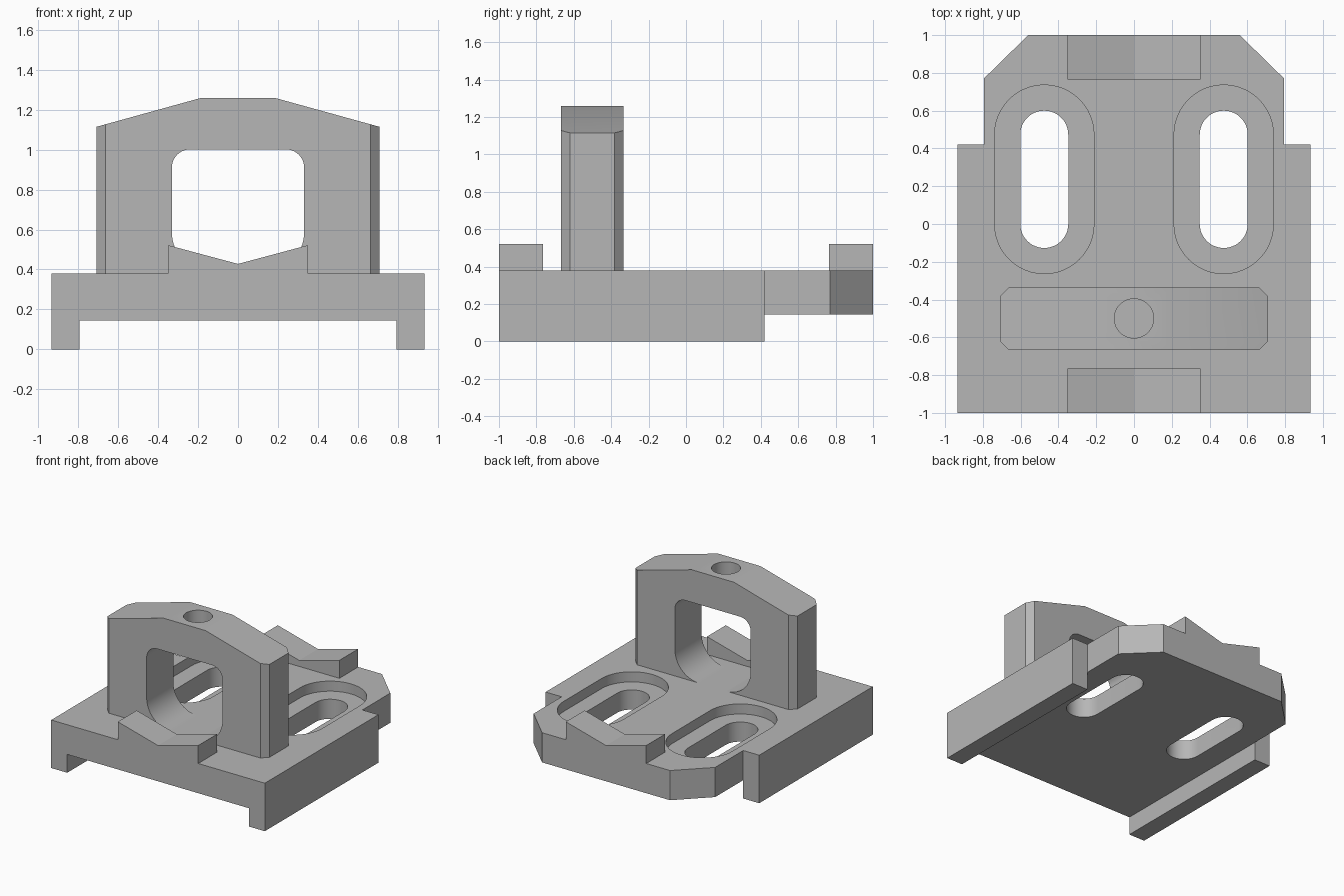
import bpy, bmesh
from math import pi, sin, cos
from mathutils import Vector

cube = bpy.data.objects.get("Cube")
if cube:
    bpy.data.objects.remove(cube, do_unlink=True)

metal = bpy.data.materials.new("machined grey")
metal.use_nodes = True
GREY = (0.47, 0.47, 0.47, 1)
metal.diffuse_color = GREY
metal.node_tree.nodes["Principled BSDF"].inputs["Base Color"].default_value = GREY

TOP, UNDER = 0.38, 0.145


def prism(name, outline, low, high, axis="Z", chamfer=0):
    """Extrude a 2D outline along z, or along y when the outline is (x, z)."""
    def place(p, h):
        return Vector((p[0], p[1], h)) if axis == "Z" else Vector((p[0], h, p[1]))
    bm = bmesh.new()
    face = bm.faces.new([bm.verts.new(place(p, low)) for p in outline])
    new = bmesh.ops.extrude_face_region(bm, geom=[face])["geom"]
    verts = [v for v in new if isinstance(v, bmesh.types.BMVert)]
    bmesh.ops.translate(bm, vec=place((0, 0), high - low), verts=verts)
    if chamfer:
        # Bevel only the outermost upright corners
        reach = max(abs(p[0]) for p in outline) - 1e-4
        edges = [e for e in bm.edges
                 if all(abs(v.co.x) > reach for v in e.verts)
                 and abs(e.verts[0].co.z - e.verts[1].co.z) > 0.1]
        bmesh.ops.bevel(bm, geom=edges, offset=chamfer, segments=1,
                        affect="EDGES", clamp_overlap=False)
    bmesh.ops.recalc_face_normals(bm, faces=bm.faces)
    mesh = bpy.data.meshes.new(name)
    bm.to_mesh(mesh)
    bm.free()
    obj = bpy.data.objects.new(name, mesh)
    bpy.context.collection.objects.link(obj)
    mesh.materials.append(metal)
    return obj


def arc(cx, cy, r, start, end, steps=16):
    angles = [start + (end - start) * i / steps for i in range(steps + 1)]
    return [(cx + r * cos(a), cy + r * sin(a)) for a in angles]


def mirrored(half):
    """Complete a symmetric outline from its +x half."""
    return half + [(-x, y) for x, y in reversed(half)]


def stadium(x, y0, y1, r):
    return arc(x, y1, r, 0, pi, 24) + arc(x, y0, r, pi, 2 * pi, 24)


def cut(target, cutter):
    mod = target.modifiers.new(cutter.name, "BOOLEAN")
    mod.operation, mod.solver, mod.object = "DIFFERENCE", "EXACT", cutter
    bpy.context.view_layer.objects.active = target
    bpy.ops.object.modifier_apply(modifier=mod.name)
    bpy.data.objects.remove(cutter, do_unlink=True)


def smooth(obj):
    bpy.ops.object.select_all(action="DESELECT")
    obj.select_set(True)
    bpy.context.view_layer.objects.active = obj
    bpy.ops.object.shade_smooth_by_angle(angle=pi / 7)


# Base plate with stepped sides and clipped rear corners
plate = prism("base_plate", mirrored([(0.935, -1), (0.935, 0.42), (0.795, 0.42),
                                      (0.795, 0.77), (0.56, 1)]), UNDER, TOP)

# Recessed pockets with through slots
for side in (-1, 1):
    cut(plate, prism("pocket", stadium(side * 0.475, 0, 0.473, 0.263), 0.30, 0.6))
    cut(plate, prism("slot", stadium(side * 0.475, 0, 0.473, 0.127), 0, 0.6))
smooth(plate)

# Side rails under the plate
for name, s in (("left_rail", 1), ("right_rail", -1)):
    prism(name, [(s * 0.795, -1), (s * 0.935, -1), (s * 0.935, 0.42),
                 (s * 0.795, 0.42)], 0, UNDER)

# V-shaped rests at front and back
rest = [(-0.352, TOP), (0.352, TOP), (0.352, 0.522), (0, 0.428), (-0.352, 0.522)]
prism("front_v_rest", rest, -1, -0.765, "Y")
prism("back_v_rest", rest, 0.765, 1, "Y")

# Upright arch: outer roofline, then the rounded window
outer = [(0.71, TOP), (0.71, 1.115), (0.185, 1.26)]
inner = (arc(-0.24, 0.91, 0.092, pi / 2, pi, 10)
         + arc(-0.122, TOP + 0.21, 0.21, pi, 1.5 * pi))
window = [(-x, z) for x, z in reversed(inner)] + inner
arch = prism("upright_arch", mirrored(outer) + window[::-1], -0.668, -0.335, "Y",
             chamfer=0.047)

# Vertical bore through the top of the arch
cut(arch, prism("bore", [(x, y - 0.5) for x, y in arc(0, 0, 0.104, 0, 2 * pi, 48)[:-1]],
                0.9, 1.4))
smooth(arch)
